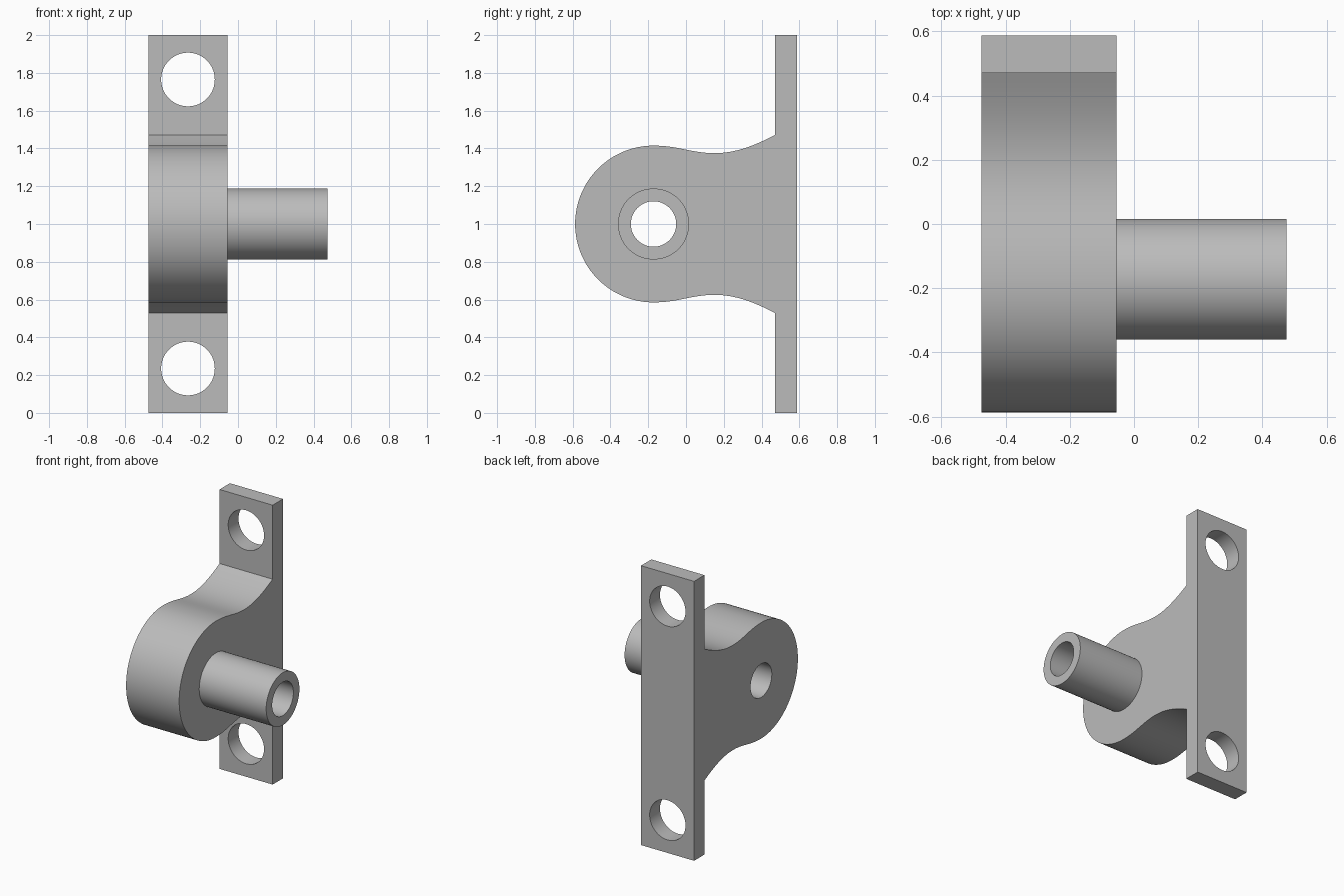
import bpy
import bmesh
from math import pi, sin, cos
from mathutils import Vector
from mathutils.geometry import interpolate_bezier

cube = bpy.data.objects.get("Cube")
if cube:
    bpy.data.objects.remove(cube, do_unlink=True)

grey = bpy.data.materials.new("plain grey")
grey.use_nodes = True
color = (0.5, 0.5, 0.5, 1)
grey.diffuse_color = color
grey.node_tree.nodes["Principled BSDF"].inputs["Base Color"].default_value = color

LEFT, RIGHT, TIP = 0.475, -0.055, 0.475     # side planes of the bracket, tube end
LEFT = -LEFT
BOSS_Y, BOSS_R = -0.172, 0.415
PLATE_FRONT, PLATE_BACK = 0.47, 0.587
MID = 1.0


def cylinder(name, radius, length, location, axis):
    rotation = (0, pi / 2, 0) if axis == "x" else (pi / 2, 0, 0)
    bpy.ops.mesh.primitive_cylinder_add(vertices=96, radius=radius, depth=length,
                                        location=location, rotation=rotation)
    ob = bpy.context.object
    ob.name = name
    ob.data.materials.append(grey)
    return ob


def cut(target, cutter):
    cutter.hide_render = True
    mod = target.modifiers.new("hole", "BOOLEAN")
    mod.operation = "DIFFERENCE"
    mod.solver = "EXACT"
    mod.object = cutter
    bpy.context.view_layer.objects.active = target
    bpy.ops.object.modifier_apply(modifier=mod.name)


def finish(ob):
    bpy.ops.object.select_all(action="DESELECT")
    ob.select_set(True)
    bpy.context.view_layer.objects.active = ob
    bpy.ops.object.shade_smooth_by_angle(angle=pi / 6)


# Upper half of the side outline (y, height above the middle): boss, neck, plate
def neck(*points):
    return [p.to_2d() for p in interpolate_bezier(*[Vector((y, z, 0)) for y, z in points], 17)]


half = [Vector((BOSS_Y - BOSS_R * cos(a), BOSS_R * sin(a)))
        for a in (pi / 2 * i / 32 for i in range(33))]
half += neck((BOSS_Y, BOSS_R), (-0.04, BOSS_R), (0.03, 0.375), (0.15, 0.375))[1:]
half += neck((0.15, 0.375), (0.27, 0.375), (0.37, 0.42), (PLATE_FRONT, 0.47))[1:]
half += [Vector((PLATE_FRONT, MID)), Vector((PLATE_BACK, MID))]
outline = half + [Vector((p.x, -p.y)) for p in reversed(half[1:])]

# Bracket: the outline extruded across its width
bm = bmesh.new()
face = bm.faces.new([bm.verts.new((LEFT, p.x, MID + p.y)) for p in outline])
side = bmesh.ops.extrude_face_region(bm, geom=[face])["geom"]
bmesh.ops.translate(bm, vec=(RIGHT - LEFT, 0, 0),
                    verts=[v for v in side if isinstance(v, bmesh.types.BMVert)])
bmesh.ops.recalc_face_normals(bm, faces=bm.faces)
mesh = bpy.data.meshes.new("bracket")
bm.to_mesh(mesh)
bm.free()
mesh.materials.append(grey)
bracket = bpy.data.objects.new("bracket", mesh)
bpy.context.collection.objects.link(bracket)

# Tube standing out of the boss
tube = cylinder("tube", 0.188, TIP - RIGHT, ((TIP + RIGHT) / 2, BOSS_Y, MID), "x")

# Bore through boss and tube, screw holes through the plate
cutters = [cylinder("bore_cutter", 0.12, 2, (0, BOSS_Y, MID), "x")]
cut(bracket, cutters[0])
cut(tube, cutters[0])
for sign in (-1, 1):
    hole = cylinder("screw_hole_cutter", 0.142, 0.3,
                    ((LEFT + RIGHT) / 2, 0.53, MID + sign * 0.765), "y")
    cut(bracket, hole)
    cutters.append(hole)
for ob in cutters:
    bpy.data.objects.remove(ob, do_unlink=True)

finish(bracket)
finish(tube)
